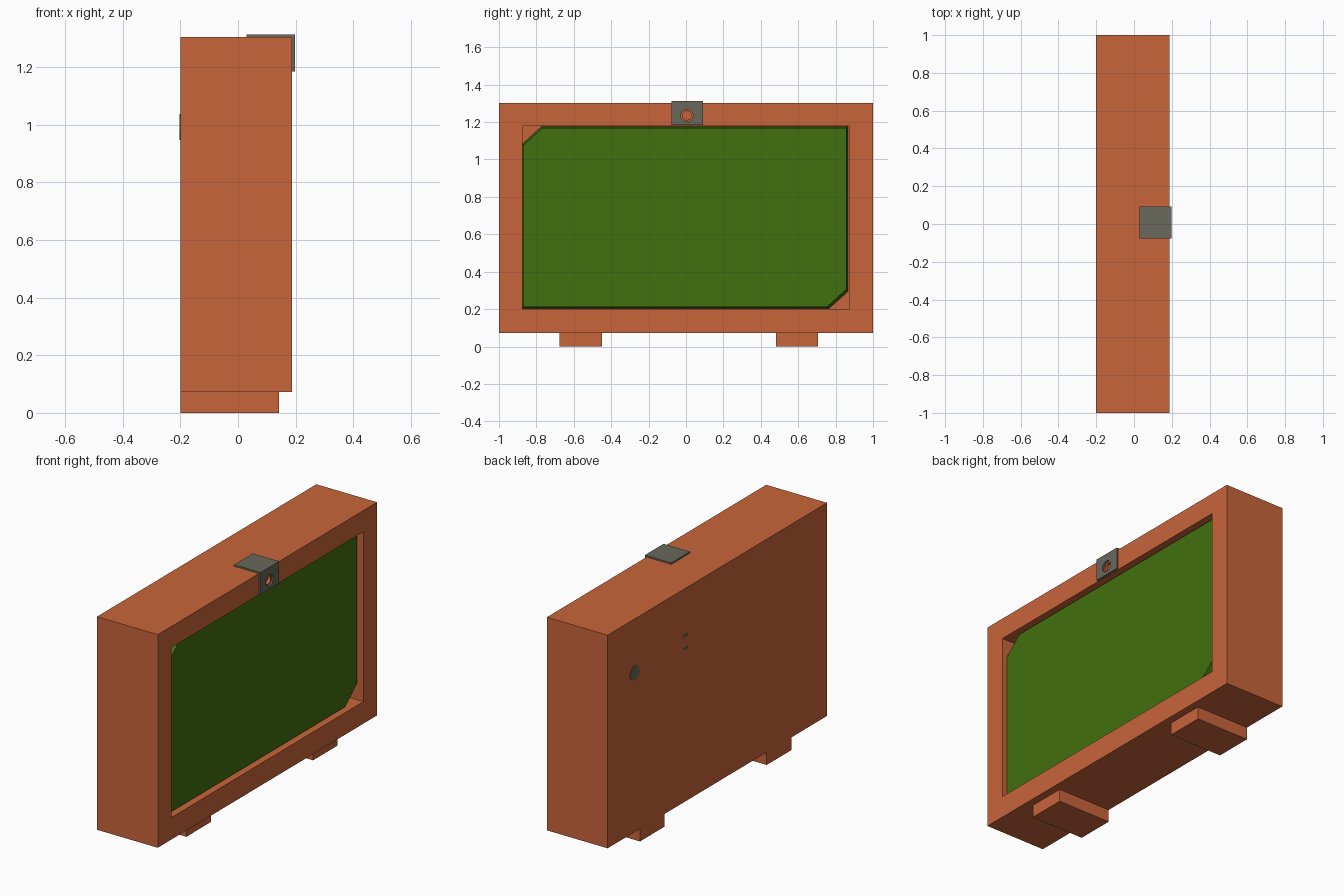
import bpy, bmesh, math
from mathutils import Vector

default = bpy.data.objects.get("Cube")
if default:
    bpy.data.objects.remove(default, do_unlink=True)


def material(name, rgb):
    m = bpy.data.materials.new(name)
    m.use_nodes = True
    m.diffuse_color = (*rgb, 1)
    m.node_tree.nodes["Principled BSDF"].inputs["Base Color"].default_value = (*rgb, 1)
    return m


ORANGE = material("burnt orange", (0.58, 0.13, 0.042))
GREEN = material("screen green", (0.053, 0.162, 0.0045))
GREY = material("warm grey", (0.138, 0.138, 0.107))


def finish(name, bm, mat):
    bmesh.ops.recalc_face_normals(bm, faces=bm.faces)
    me = bpy.data.meshes.new(name)
    bm.to_mesh(me)
    bm.free()
    me.materials.append(mat)
    ob = bpy.data.objects.new(name, me)
    bpy.context.collection.objects.link(ob)
    return ob


def box(name, lo, hi, mat):
    bm = bmesh.new()
    bmesh.ops.create_cube(bm, size=1)
    lo, hi = Vector(lo), Vector(hi)
    for v in bm.verts:
        v.co = (lo + hi) / 2 + v.co * (hi - lo)
    return finish(name, bm, mat)


def prism(name, back, front, x0, x1, mat):
    """Solid between a back and a front outline given as (y, z) points."""
    bm = bmesh.new()
    a = [bm.verts.new((x0, y, z)) for y, z in back]
    b = [bm.verts.new((x1, y, z)) for y, z in front]
    bm.faces.new(a)
    bm.faces.new(b)
    for i in range(len(a)):
        j = (i + 1) % len(a)
        bm.faces.new((a[i], a[j], b[j], b[i]))
    return finish(name, bm, mat)


def disc(name, y, z, r, x0, x1, mat, n=16):
    ring = [(y + r * math.cos(math.tau * i / n), z + r * math.sin(math.tau * i / n))
            for i in range(n)]
    return prism(name, ring, ring, x0, x1, mat)


def cut(target, cutter):
    mod = target.modifiers.new("cut", "BOOLEAN")
    mod.solver = "EXACT"
    mod.object = cutter
    bpy.context.view_layer.objects.active = target
    bpy.ops.object.modifier_apply(modifier=mod.name)
    bpy.data.objects.remove(cutter, do_unlink=True)


# Cabinet with its screen recess and a small socket behind the clip
cabinet = box("cabinet", (-0.2, -1, 0.073), (0.188, 1, 1.303), ORANGE)
cut(cabinet, box("recess_cutter", (0.08, -0.875, 0.2), (0.3, 0.875, 1.18), ORANGE))
cut(cabinet, disc("socket_cutter", 0.005, 1.235, 0.024, 0.17, 0.3, ORANGE))

# Feet
for side, y in (("right", -0.675), ("left", 0.48)):
    box("foot_" + side, (-0.2, y, 0), (0.143, y + 0.225, 0.073), ORANGE)


# Screen slab with two opposite clipped corners and a slight edge bevel
def outline(y0, y1, z0, z1, c):
    return [(y0, z0), (y1 - c, z0), (y1, z0 + c * 0.9), (y1, z1),
            (y0 + c, z1), (y0, z1 - c * 0.9)]


prism("screen", outline(-0.873, 0.866, 0.204, 1.176, 0.1),
      outline(-0.872, 0.857, 0.211, 1.168, 0.105), 0.08, 0.16, GREEN)

# Bent clip over the top edge, with a round hole
box("clip_top", (0.03, -0.078, 1.303), (0.198, 0.092, 1.312), GREY)
clip_front = box("clip_front", (0.188, -0.078, 1.183), (0.198, 0.092, 1.303), GREY)
cut(clip_front, disc("hole_cutter", 0.005, 1.235, 0.033, 0.1, 0.3, GREY))

# Rear button and slots
disc("rear_button", 0.753, 0.99, 0.043, -0.202, -0.199, GREY)
for i, z in enumerate((0.955, 1.03)):
    box(f"rear_slot_{i + 1}", (-0.202, 0.27, z - 0.006), (-0.199, 0.315, z + 0.006), GREY)
